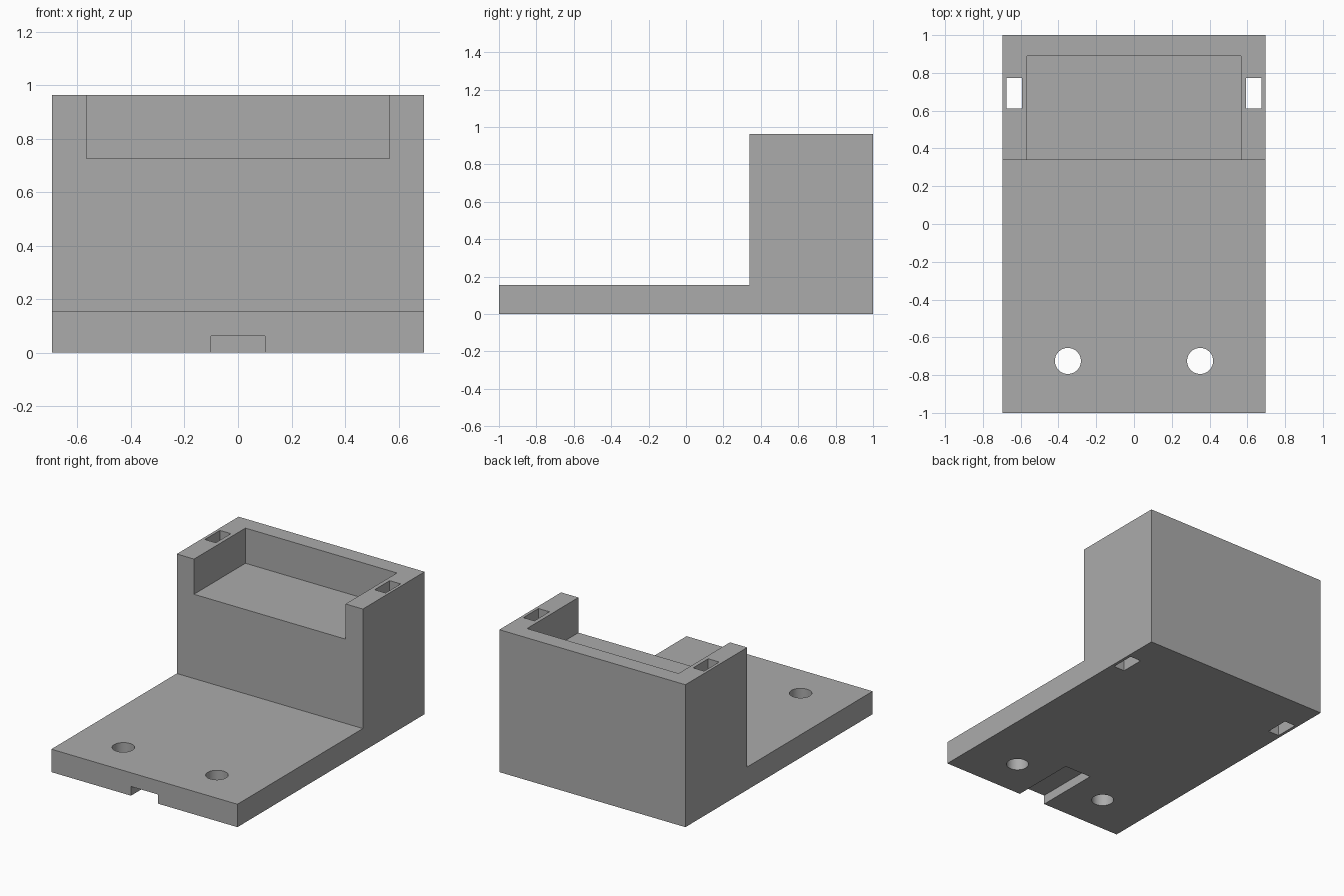
import bpy, bmesh, math

default_cube = bpy.data.objects.get("Cube")
if default_cube:
    bpy.data.objects.remove(default_cube, do_unlink=True)

grey = bpy.data.materials.new("plain_grey")
grey.use_nodes = True
grey.diffuse_color = (0.41, 0.41, 0.41, 1)
grey.node_tree.nodes["Principled BSDF"].inputs["Base Color"].default_value = (0.41, 0.41, 0.41, 1)

HALF_W, HEIGHT, BASE_TOP, STEP_Y = 0.696, 0.963, 0.155, 0.34
OVER = 0.1  # how far cutters poke out of the body


def add_object(name, bm):
    bmesh.ops.recalc_face_normals(bm, faces=bm.faces)
    mesh = bpy.data.meshes.new(name)
    bm.to_mesh(mesh)
    bm.free()
    mesh.materials.append(grey)
    obj = bpy.data.objects.new(name, mesh)
    bpy.context.collection.objects.link(obj)
    return obj


def box(name, x, y, z):
    bm = bmesh.new()
    bmesh.ops.create_cube(bm, size=1)
    for v in bm.verts:
        for axis, (low, high) in enumerate((x, y, z)):
            v.co[axis] = high if v.co[axis] > 0 else low
    return add_object(name, bm)


def cylinder(name, x, y, radius, z):
    bm = bmesh.new()
    bmesh.ops.create_cone(bm, cap_ends=True, segments=48, radius1=radius,
                          radius2=radius, depth=z[1] - z[0])
    bmesh.ops.translate(bm, verts=bm.verts, vec=(x, y, sum(z) / 2))
    return add_object(name, bm)


# Stepped body: side profile extruded across the width
profile = [(-1, 0), (1, 0), (1, HEIGHT), (STEP_Y, HEIGHT), (STEP_Y, BASE_TOP), (-1, BASE_TOP)]
bm = bmesh.new()
side = bm.faces.new([bm.verts.new((-HALF_W, y, z)) for y, z in profile])
extruded = bmesh.ops.extrude_face_region(bm, geom=[side])["geom"]
bmesh.ops.translate(bm, vec=(2 * HALF_W, 0, 0),
                    verts=[g for g in extruded if isinstance(g, bmesh.types.BMVert)])
body = add_object("stepped_bracket", bm)

# Open-fronted tray on top, cable groove underneath
cutters = [
    box("tray_cutter", (-0.567, 0.567), (STEP_Y - OVER, 0.889), (0.725, HEIGHT + OVER)),
    box("groove_cutter", (-0.1, 0.1), (-1 - OVER, -0.55), (-OVER, 0.062)),
]

# Mirrored strap slots and screw holes, all the way through
through = (-OVER, HEIGHT + OVER)
for label, s in (("left", 1), ("right", -1)):
    cutters.append(box(label + "_slot_cutter", sorted((s * 0.594, s * 0.676)), (0.611, 0.772), through))
    cutters.append(cylinder(label + "_hole_cutter", s * 0.35, -0.725, 0.069, through))

# Cut the openings
bpy.ops.object.select_all(action="DESELECT")
bpy.context.view_layer.objects.active = body
body.select_set(True)
for cutter in cutters:
    cut = body.modifiers.new(cutter.name, "BOOLEAN")
    cut.operation, cut.solver, cut.object = "DIFFERENCE", "EXACT", cutter
    bpy.ops.object.modifier_apply(modifier=cut.name)
    bpy.data.objects.remove(cutter, do_unlink=True)

bpy.ops.object.shade_smooth_by_angle(angle=math.radians(30))
